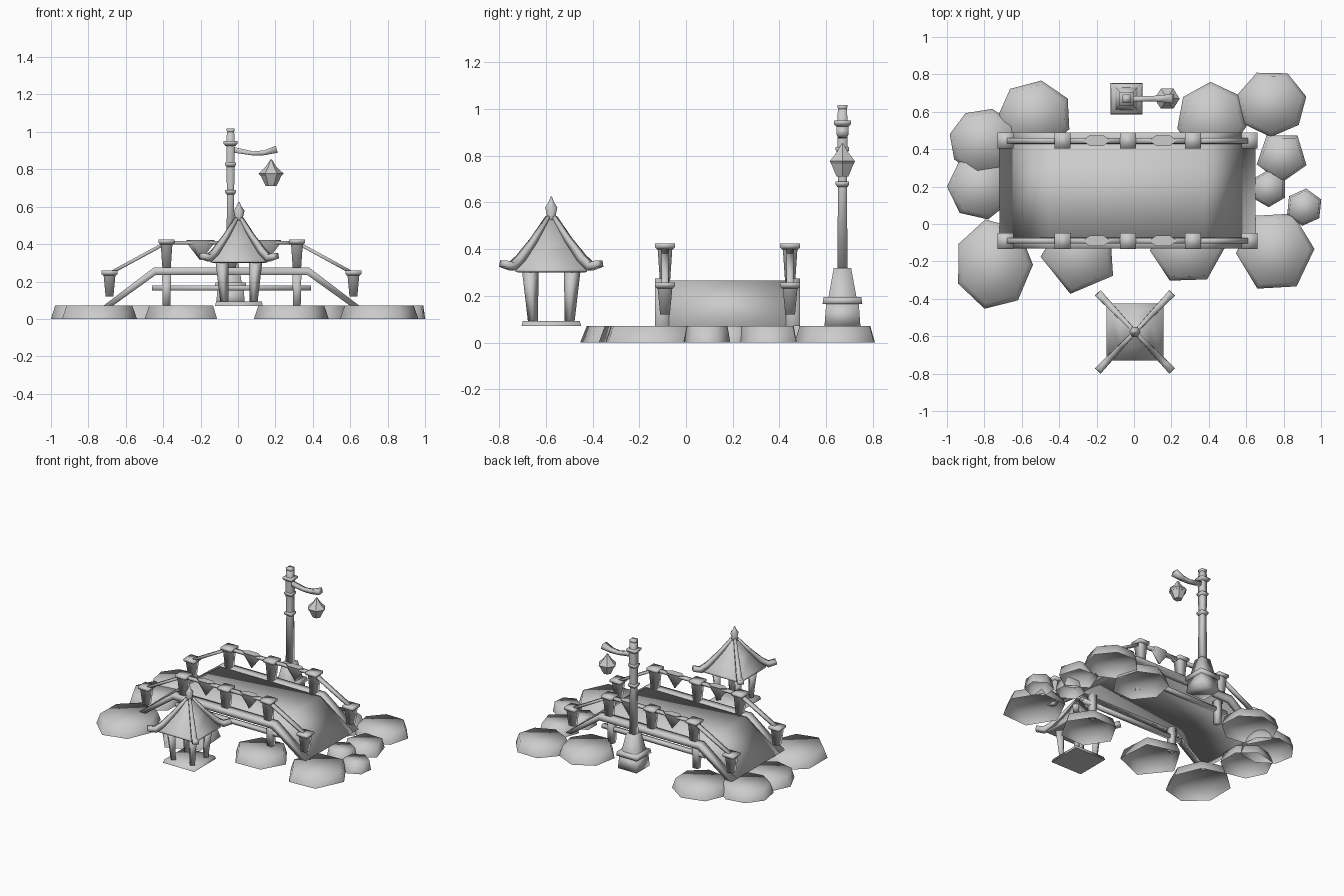
import bpy, bmesh, math
from mathutils import Vector

cube = bpy.data.objects.get("Cube")
if cube:
    bpy.data.objects.remove(cube)

grey = bpy.data.materials.new("plain_grey")
grey.use_nodes = True
grey.diffuse_color = (0.6, 0.6, 0.6, 1)
grey.node_tree.nodes["Principled BSDF"].inputs["Base Color"].default_value = grey.diffuse_color


def finish(name, bm, smooth=100):
    """Turn a bmesh into an object; smooth is an edge angle in degrees."""
    bmesh.ops.recalc_face_normals(bm, faces=bm.faces)
    mesh = bpy.data.meshes.new(name)
    bm.to_mesh(mesh)
    bm.free()
    mesh.materials.append(grey)
    obj = bpy.data.objects.new(name, mesh)
    bpy.context.collection.objects.link(obj)
    bpy.ops.object.select_all(action='DESELECT')
    obj.select_set(True)
    bpy.context.view_layer.objects.active = obj
    bpy.ops.object.shade_smooth_by_angle(angle=math.radians(smooth))
    return obj


def loft(name, x, y, rings, sides=4, turn=45, smooth=100, bottom=True):
    """Stack of polygon rings (z, rx, ry). Four sided rings use half widths."""
    bm = bmesh.new()
    grow = math.sqrt(2) if sides == 4 else 1
    loops = []
    for z, rx, ry in rings:
        loop = []
        for i in range(sides):
            a = math.radians(turn) + i * math.tau / sides
            loop.append(bm.verts.new((x + rx * grow * math.cos(a), y + ry * grow * math.sin(a), z)))
        loops.append(loop)
    for low, high in zip(loops, loops[1:]):
        for i in range(sides):
            j = (i + 1) % sides
            bm.faces.new((low[i], low[j], high[j], high[i]))
    bm.faces.new(loops[-1])
    if bottom:
        bm.faces.new(loops[0][::-1])
    return finish(name, bm, smooth)


def square(name, x, y, *rings):
    return loft(name, x, y, [(z, r, r) for z, r in rings])


def beam(name, points, widths, heights):
    """Rectangular bar that follows a path lying in a vertical plane."""
    bm = bmesh.new()
    points = [Vector(p) for p in points]
    loops = []
    for i, p in enumerate(points):
        along = points[min(i + 1, len(points) - 1)] - points[max(i - 1, 0)]
        side = along.cross(Vector((0, 0, 1))).normalized()
        up = side.cross(along).normalized()
        w, h = widths[i] / 2, heights[i] / 2
        loops.append([bm.verts.new(p + side * w * s + up * h * t)
                      for s, t in ((-1, -1), (1, -1), (1, 1), (-1, 1))])
    for a, b in zip(loops, loops[1:]):
        for i in range(4):
            j = (i + 1) % 4
            bm.faces.new((a[i], a[j], b[j], b[i]))
    bm.faces.new(loops[0])
    bm.faces.new(loops[-1])
    return finish(name, bm)


def slab(name, top, drop, y0, y1):
    """Bent slab between an upper and a lower line in x and z, spanning y0 to y1."""
    bm = bmesh.new()
    sections = [[bm.verts.new((x, y, z)) for x, z, y in
                 ((*a, y0), (*a, y1), (*b, y1), (*b, y0))] for a, b in zip(top, drop)]
    for a, b in zip(sections, sections[1:]):
        for i in range(4):
            j = (i + 1) % 4
            bm.faces.new((a[i], a[j], b[j], b[i]))
    bm.faces.new(sections[0])
    bm.faces.new(sections[-1])
    return finish(name, bm)


# Ground stones: x, y, rx, ry, sides, turn (hollow underneath)
stones = [
    (-.75, -.215, .21, .245, 7, -52), (-.8, .44, .19, .18, 8, 122),
    (-.82, .2, .18, .18, 7, 180), (-.53, .58, .2, .19, 7, 80),
    (-.29, -.16, .21, .22, 5, -104), (.285, -.135, .2, .19, 6, 2),
    (.755, -.145, .21, .225, 6, 3), (.91, .09, .1, .1, 6, 84),
    (.79, .36, .14, .14, 5, 53), (.735, .645, .19, .18, 7, 63),
    (.415, .56, .19, .2, 7, 92), (.72, .19, .1, .1, 6, 30),
]
for x, y, rx, ry, sides, turn in stones:
    loft("ground_stone", x, y, [(0, rx, ry), (.071, rx * .88, ry * .88)],
         sides, turn, bottom=False)

# Arched bridge deck with raised edge beams
MX, MY = -.035, .178
deck_top = [(-.72, .07), (-.45, .265), (.38, .265), (.65, .07)]
deck_low = [(-.67, .07), (-.44, .235), (.37, .235), (.6, .07)]
slab("bridge_deck", deck_top, deck_low, MY - .27, MY + .27)
for s in (-1, 1):
    y = MY + s * .28
    slab("deck_edge_beam", [(x, z + (.01 if z > .1 else 0)) for x, z in deck_top],
         deck_low, y - .03, y + .03)
    slab("under_beam", [(MX - .425, .18), (MX + .425, .18)], [(MX - .425, .153), (MX + .425, .153)],
         MY + s * .24 - .015, MY + s * .24 + .015)

# Railing on both sides
post_x = [-.687, -.382, -.033, .315, .617]
for s in (-1, 1):
    y = MY + s * .268
    for i, x in enumerate(post_x):
        end = i in (0, 4)
        top = .258 if end else .425
        foot = .12 if end else .25
        square("railing_post", x, y, (foot, .021), (top - .03, .031), (top - .022, .034))
        square("post_cap", x, y, (top - .026, .034), (top - .018, .043), (top, .043))
        if i in (1, 3):
            square("support_leg", x, MY + s * .24, (.06, .02), (.25, .024))
    tops = [(x, y, .243 if i in (0, 4) else .408) for i, x in enumerate(post_x)]
    for a, b in zip(tops, tops[1:]):
        beam("hand_rail", [a, b], [.03] * 2, [.018] * 2)
    for x in (-.2, .155):
        loft("hanging_pennant", x, y,
             [(.315, .004, .004), (.405, .073, .02), (.423, .075, .032)], 6, 0)

# Lamp post on a stepped pedestal
LX, LY = -.04, .67
square("lamp_base", LX, LY, (.07, .077), (.165, .07))
square("lamp_base_rim", LX, LY, (.165, .085), (.195, .081))
square("lamp_pedestal", LX, LY, (.195, .06), (.32, .037))
square("lamp_pole", LX, LY, (.32, .022), (.67, .019), (.82, .022), (.93, .022), (1.018, .019))
for z, r in ((.665, .029), (.812, .029), (.925, .037)):
    square("pole_collar", LX, LY, (z, r * .75), (z + .012, r), (z + .025, r))
square("pole_top", LX, LY, (.995, .019), (1.018, .022))
beam("lamp_arm", [(-.03, LY, .905), (.08, LY, .885), (.14, LY, .888), (.207, LY, .907)],
     [.03, .028, .035, .05], [.03, .022, .026, .038])

# Hanging lantern
HX = .177
loft("lantern_roof", HX, LY,
     [(.765, .056, .056), (.777, .067, .062), (.815, .028, .028), (.852, .004, .004)], 6, 0, smooth=20)
loft("lantern_body", HX, LY, [(.71, .028, .028), (.73, .039, .039), (.768, .056, .056)], 6, 0, smooth=20)

# Pavilion
PX, PY = .005, -.577
square("pavilion_floor", PX, PY, (.07, .128), (.092, .122))
square("pavilion_roof", PX, PY, (.3, .14), (.302, .153), (.315, .15), (.42, .08), (.54, .015))
for sx in (-1, 1):
    for sy in (-1, 1):
        leg = [(PX + sx * d, PY + sy * d, z) for d, z in ((.078, .085), (.09, .31))]
        beam("pavilion_leg", leg, [.03, .05], [.03, .05])
        hip = [(PX + sx * d, PY + sy * d * 1.05, z)
               for d, z in ((.012, .535), (.07, .44), (.125, .36), (.16, .325), (.197, .338))]
        beam("roof_hip", hip, [.02, .026, .034, .038, .042], [.02, .024, .032, .036, .028])
loft("roof_finial", PX, PY,
     [(.525, .026, .026), (.545, .022, .022), (.578, .03, .03), (.6, .014, .014), (.626, .003, .003)], 6, 0)
